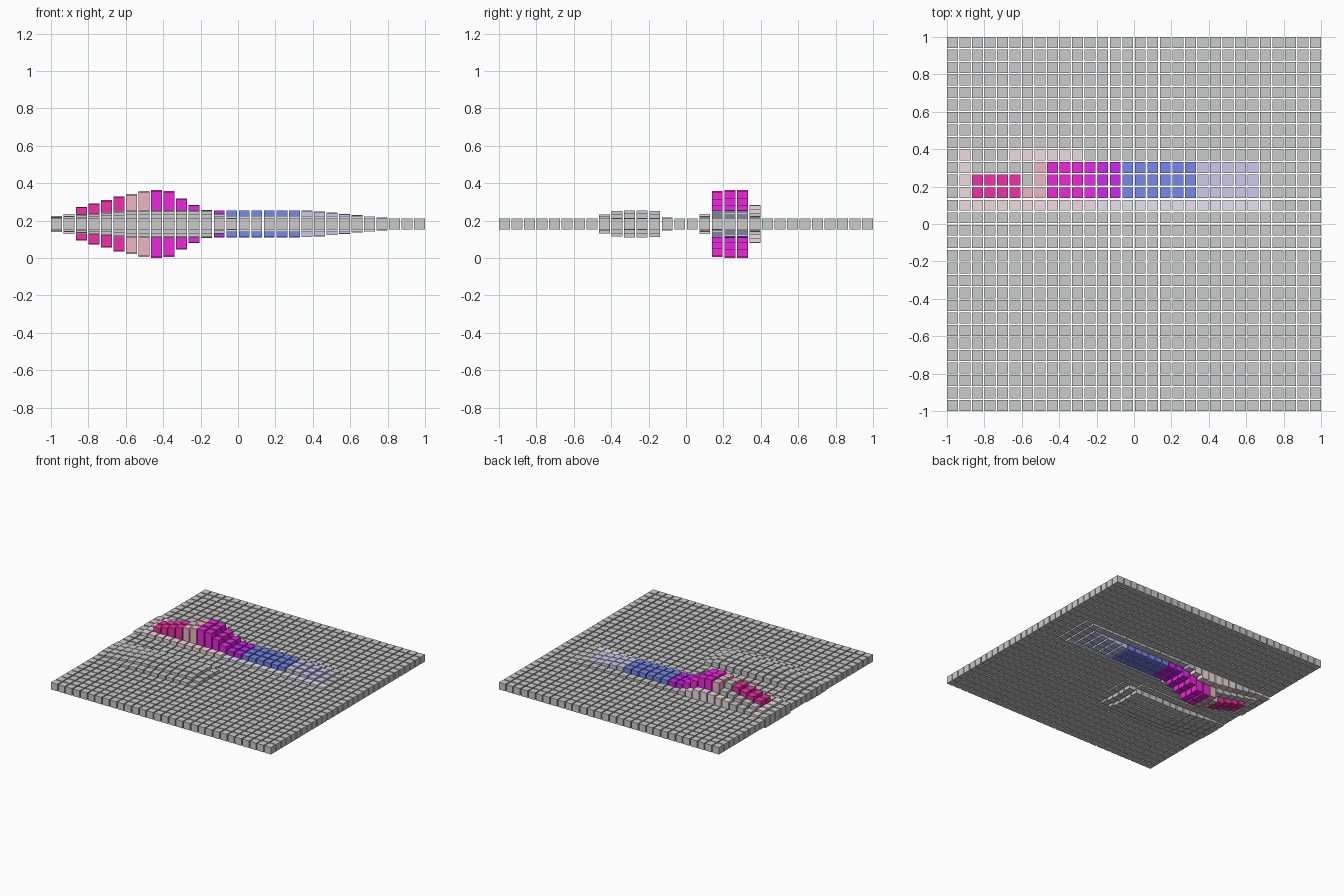
import bpy, bmesh
from mathutils import Matrix, Vector

if "Cube" in bpy.data.objects:
    bpy.data.objects.remove(bpy.data.objects["Cube"])

N, W, MID, BASE = 30, 0.058, 0.1825, 0.029
PITCH = (2 - W) / (N - 1)

# half heights of the raised ridge, column by column from the left
RIDGE = [.042, .053, .09, .11, .127, .147, .16, .176, .1825, .177, .137, .102,
         .075] + [.073] * 7 + [.071, .066, .06, .053, .047, .04, .034]

# colours: name -> RGB
COLOURS = {
    "crimson": (.87, .03, .38), "salmon": (.87, .47, .54), "pale_pink": (.87, .72, .75),
    "magenta": (.87, .02, .72), "violet": (.80, .02, .84), "purple": (.62, .02, .87),
    "blue": (.18, .25, .87), "pale_blue": (.60, .60, .87), "faint_blue": (.77, .78, .87),
}


def half_height(i, j):
    h = BASE
    # coloured ridge and its lower borders
    if i < len(RIDGE) and 16 <= j <= 20:
        r = RIDGE[i]
        if j == 16:
            r = min(r, .053 if i < 12 else .042)
        elif j == 20:
            r = min(r, max(.042, .56 * r))
        elif j == 19 and 2 <= i <= 6:
            r *= .75
        elif j == 17:
            r *= .97
        h = max(h, r)
    # low grey mound in front of the ridge
    if i <= 14 and 8 <= j <= 13:
        across = {8: .7, 9: .93, 12: .95, 13: .48}.get(j, 1)
        along = min(1, .5 + .09 * i, .45 + .3 * (14 - i))
        h = max(h, .073 * across * along)
    return h


def colour(i, j):
    if j == 16 and 1 <= i <= 25:
        return "pale_pink" if i < 12 else "faint_blue"
    if j == 20 and (i == 1 or 5 <= i <= 10):
        return "pale_pink"
    if 17 <= j <= 19 and 1 <= i <= 24:
        if i == 1:
            return "pale_pink"
        if i <= 5:
            return "grey" if j == 19 else "crimson"
        if i == 6:
            return "salmon" if j == 17 else "grey"
        for last, name in ((7, "salmon"), (10, "magenta"), (11, "violet"),
                           (13, "purple"), (19, "blue"), (24, "pale_blue")):
            if i <= last:
                return name
    return "grey"


# one mesh of separate blocks per colour
groups = {}
for i in range(N):
    for j in range(N):
        bm = groups.setdefault(colour(i, j), bmesh.new()) if colour(i, j) not in groups else groups[colour(i, j)]
        at = Vector((-1 + W / 2 + i * PITCH, -1 + W / 2 + j * PITCH, MID))
        size = Vector((W, W, 2 * half_height(i, j)))
        bmesh.ops.create_cube(bm, size=1, matrix=Matrix.LocRotScale(at, None, size))

for name, bm in groups.items():
    mesh = bpy.data.meshes.new(name + "_blocks")
    bm.to_mesh(mesh)
    bm.free()
    obj = bpy.data.objects.new(name + "_blocks", mesh)
    bpy.context.collection.objects.link(obj)
    if name in COLOURS:
        mat = bpy.data.materials.new(name)
        mat.diffuse_color = (*COLOURS[name], 1)
        mat.use_nodes = True
        mat.node_tree.nodes["Principled BSDF"].inputs["Base Color"].default_value = mat.diffuse_color
        mesh.materials.append(mat)
